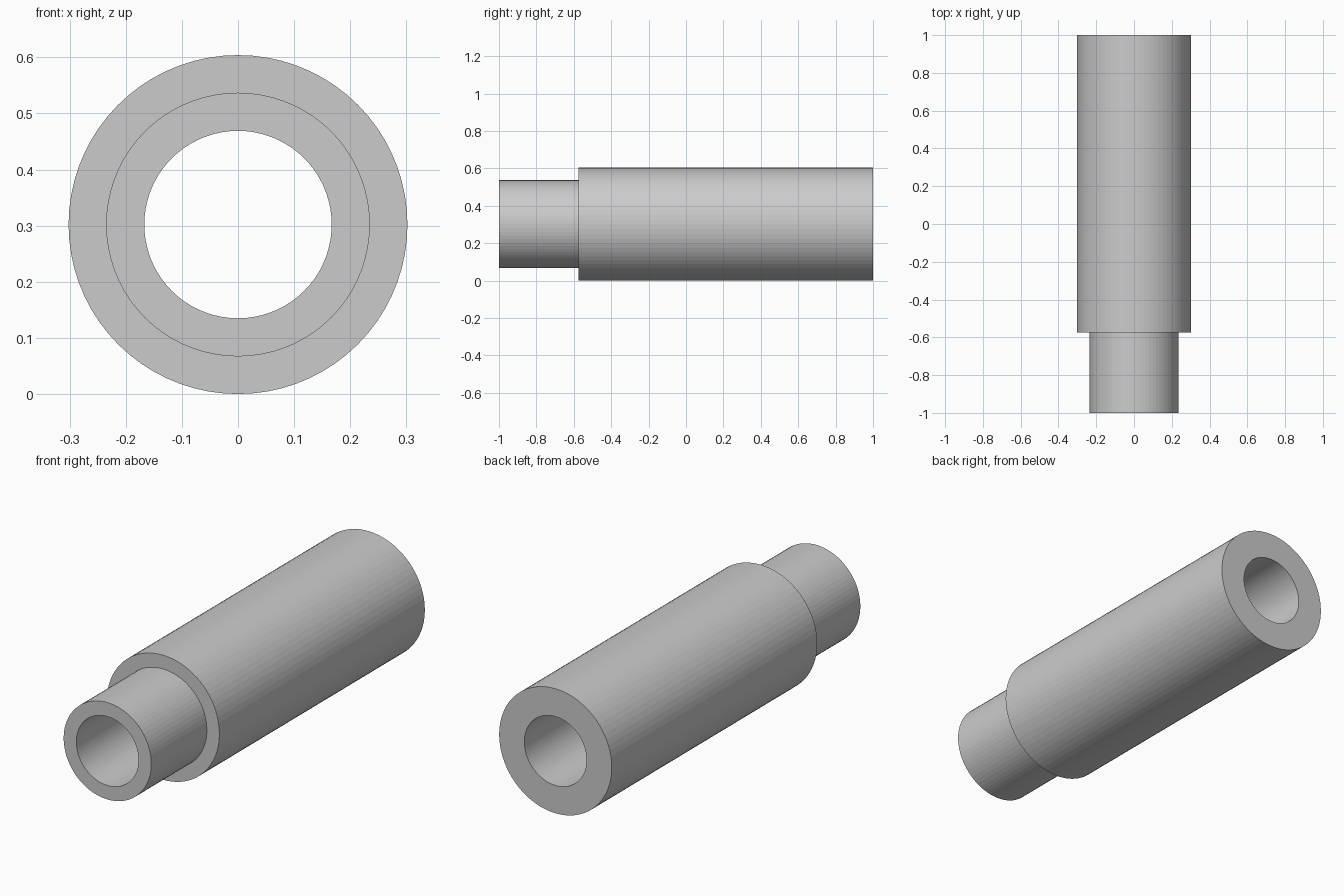
import bpy
import bmesh
from math import cos, sin, tau

if "Cube" in bpy.data.objects:
    bpy.data.objects.remove(bpy.data.objects["Cube"])

SEGMENTS = 72
OUTER, NECK, BORE = 0.302, 0.235, 0.167
SHOULDER_Y = -0.574

# Closed half-section of the sleeve as (radius, y)
profile = [
    (BORE, -1.0), (NECK, -1.0), (NECK, SHOULDER_Y),
    (OUTER, SHOULDER_Y), (OUTER, 1.0), (BORE, 1.0),
]


def lathe_y(name, section, centre_z):
    """Revolve a closed section around an axis parallel to y."""
    bm = bmesh.new()
    rings = []
    for radius, y in section:
        angles = [tau * i / SEGMENTS for i in range(SEGMENTS)]
        rings.append([bm.verts.new((radius * sin(a), y, centre_z + radius * cos(a)))
                      for a in angles])
    for k, ring in enumerate(rings):
        following = rings[(k + 1) % len(rings)]
        for i in range(SEGMENTS):
            j = (i + 1) % SEGMENTS
            bm.faces.new((ring[i], ring[j], following[j], following[i]))
    bmesh.ops.recalc_face_normals(bm, faces=bm.faces)
    mesh = bpy.data.meshes.new(name)
    bm.to_mesh(mesh)
    bm.free()
    obj = bpy.data.objects.new(name, mesh)
    bpy.context.collection.objects.link(obj)
    return obj


# Stepped tube: wide body, narrow neck, straight bore right through
lathe_y("stepped_sleeve", profile, OUTER)
